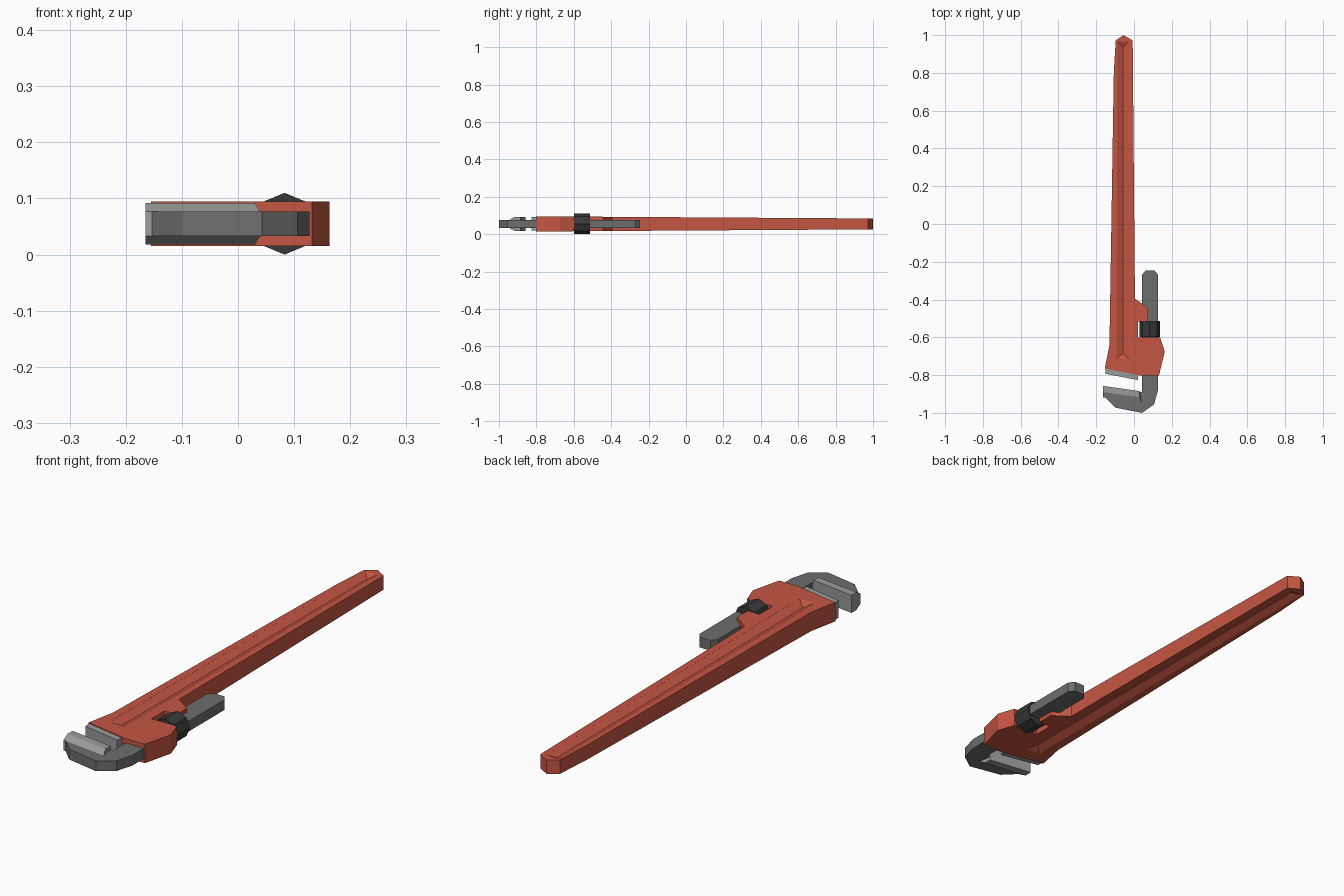
import bpy, bmesh, math

if "Cube" in bpy.data.objects:
    bpy.data.objects.remove(bpy.data.objects["Cube"])

ZC = 0.055  # mid-plane of the wrench


def material(name, rgb):
    m = bpy.data.materials.new(name)
    m.diffuse_color = (*rgb, 1)
    m.use_nodes = True
    m.node_tree.nodes["Principled BSDF"].inputs["Base Color"].default_value = m.diffuse_color
    return m


RED = material("red paint", (0.56, 0.093, 0.055))
STEEL = material("dark steel", (0.155, 0.155, 0.155))
LIGHT = material("light steel", (0.33, 0.33, 0.33))
BLACK = material("blackened steel", (0.04, 0.04, 0.04))


def finish(name, bm, mat):
    bmesh.ops.recalc_face_normals(bm, faces=bm.faces)
    me = bpy.data.meshes.new(name)
    bm.to_mesh(me)
    bm.free()
    ob = bpy.data.objects.new(name, me)
    bpy.context.collection.objects.link(ob)
    if mat:
        me.materials.append(mat)
    return ob


def prism(outline, half):
    """Extrude an xy outline symmetrically about the mid-plane."""
    bm = bmesh.new()
    f = bm.faces.new([bm.verts.new((x, y, ZC - half)) for x, y in outline])
    r = bmesh.ops.extrude_face_region(bm, geom=[f])
    for v in r["geom"]:
        if isinstance(v, bmesh.types.BMVert):
            v.co.z = ZC + half
    return bm


def body_half(y):
    """Half thickness: constant head, tapering handle."""
    t = max(0, min(1, (y + 0.64) / 1.64))
    return 0.0395 - 0.0105 * t


# Body: handle and head in one casting
bm = prism([(-0.055, 1.0), (-0.097, 0.972), (-0.107, 0.8), (-0.13, -0.64), (-0.155, -0.765),
            (0.04, -0.803), (0.132, -0.803), (0.163, -0.675), (0.138, -0.60), (0.02, -0.60),
            (0.02, -0.515), (0.075, -0.515), (0.075, -0.445), (0.005, -0.395),
            (-0.007, 0.972)], 1)
bmesh.ops.bisect_plane(bm, geom=bm.verts[:] + bm.edges[:] + bm.faces[:],
                       plane_co=(0, -0.64, 0), plane_no=(0, 1, 0))
for v in bm.verts:
    v.co.z = ZC + math.copysign(body_half(v.co.y), v.co.z - ZC)
body = finish("body", bm, RED)

# V-shaped grooves on both faces of the handle
for side, label in ((1, "upper"), (-1, "lower")):
    bm = bmesh.new()
    y0, y1, xl, xr, xm = -0.715, 0.965, -0.093, -0.025, -0.059

    def vert(x, y, dz):
        return bm.verts.new((x, y, ZC + side * (body_half(y) + dz)))

    rings = [[vert(x, y, dz) for x, y in ((xl, y0), (xr, y0), (xr - 0.005, y1), (xl + 0.005, y1))]
             for dz in (0, 0.02)]
    a, b = vert(xm, y0 + 0.03, -0.018), vert(xm, y1 - 0.03, -0.015)
    s, t = rings
    bm.faces.new(t)
    for i in range(4):
        j = (i + 1) % 4
        bm.faces.new((s[i], s[j], t[j], t[i]))
    for f in ((s[0], s[1], a), (s[1], s[2], b, a), (s[2], s[3], b), (s[3], s[0], a, b)):
        bm.faces.new(f)
    cutter = finish(label + "_groove_cutter", bm, None)
    cutter.hide_render = True
    cutter.hide_set(True)
    cut = body.modifiers.new(label + "_groove", 'BOOLEAN')
    cut.object, cut.operation, cut.solver = cutter, 'DIFFERENCE', 'EXACT'

# Hook jaw: shank and curved hook
finish("hook_jaw", prism([
    (0.042, -0.27), (0.06, -0.247), (0.11, -0.247), (0.127, -0.27), (0.127, -0.88),
    (0.106, -0.955), (0.043, -1.0), (-0.10, -0.972), (-0.162, -0.91), (-0.162, -0.87),
    (0.042, -0.89)], 0.0215), STEEL)

# Hook jaw pad: bevelled cross-section swept along the sloping jaw
bm = bmesh.new()
section = [(0, -0.037), (-0.032, -0.037), (-0.06, -0.0215),
           (-0.06, 0.0215), (-0.032, 0.037), (0, 0.037)]
ends = []
for x, ytop in ((-0.165, -0.857), (0.04, -0.885)):
    ring = []
    for dy, dz in section:
        px = x
        if x > 0 and abs(dz) > 0.03:
            px -= 0.01
        ring.append(bm.verts.new((px, ytop + dy, ZC + dz)))
    ends.append(ring)
bm.faces.new(ends[0])
bm.faces.new(ends[1])
for i in range(6):
    j = (i + 1) % 6
    bm.faces.new((ends[0][i], ends[0][j], ends[1][j], ends[1][i]))
finish("hook_jaw_pad", bm, LIGHT)

# Heel jaw pad fixed to the head
finish("heel_jaw_pad", prism([(-0.153, -0.755), (0.025, -0.79), (0.02, -0.826), (-0.15, -0.793)],
                             0.036), LIGHT)

# Octagonal adjusting nut
finish("adjusting_nut", prism([(0, 0), (1, 0), (0, 1)], 1), BLACK)
nut = bpy.data.objects["adjusting_nut"]
bm = bmesh.new()
bmesh.ops.create_cone(bm, cap_ends=True, segments=8, radius1=0.055, radius2=0.055, depth=0.085)
for v in bm.verts:
    x, y, z = v.co
    v.co = (0.083 + x, -0.557 + z, ZC + y)
bmesh.ops.recalc_face_normals(bm, faces=bm.faces)
bm.to_mesh(nut.data)
bm.free()
